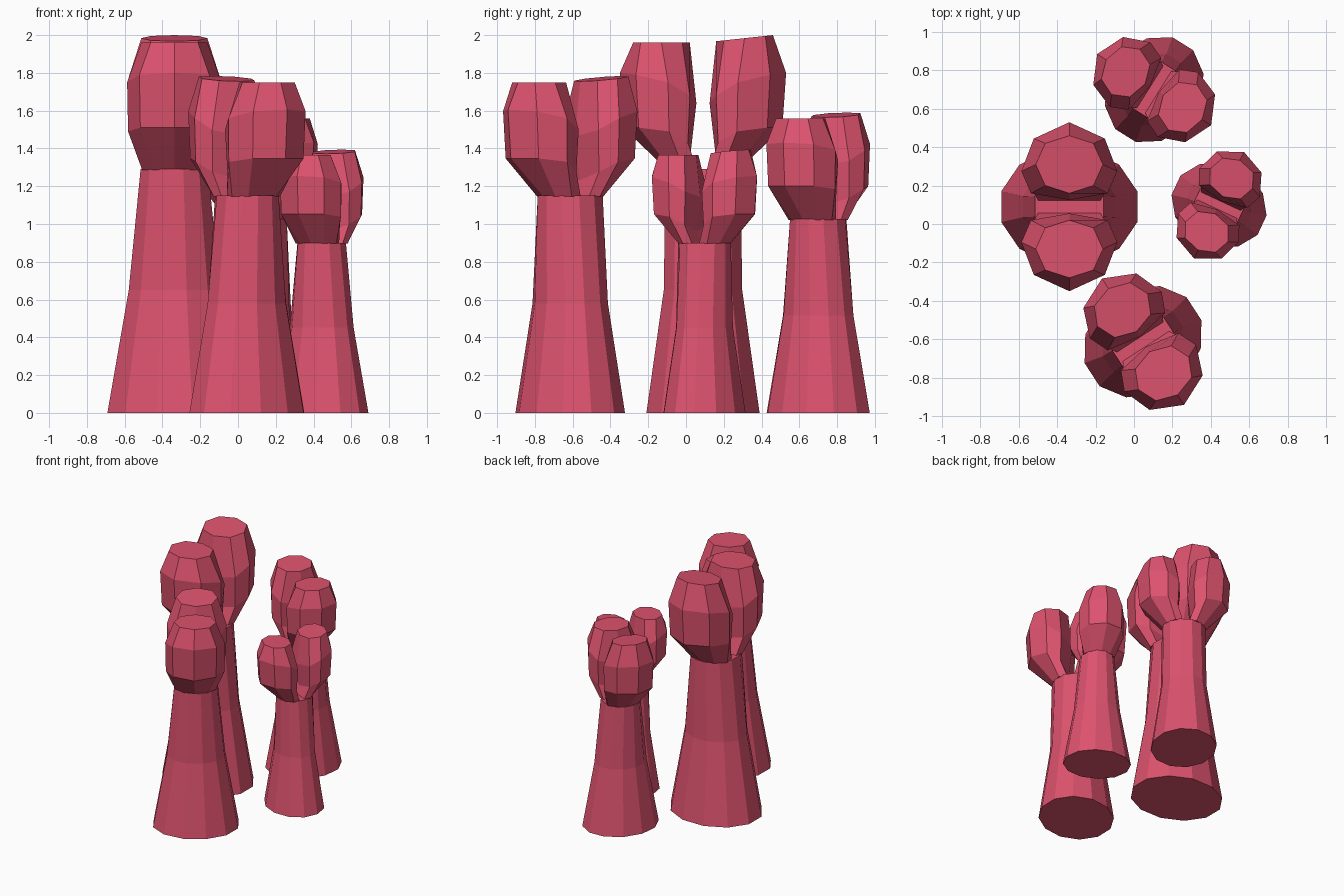
import bpy
import bmesh
from math import sin, cos, pi, radians
from mathutils import Matrix, Vector

default_cube = bpy.data.objects.get("Cube")
if default_cube:
    bpy.data.objects.remove(default_cube, do_unlink=True)

# One flat coral red for everything
coral = bpy.data.materials.new("coral_red")
coral.use_nodes = True
colour = (0.72, 0.085, 0.155, 1)
coral.diffuse_color = colour
coral.node_tree.nodes["Principled BSDF"].inputs["Base Color"].default_value = colour


def loft(name, rings, placement):
    """Skin a stack of rings, cap both ends and place the part."""
    bm = bmesh.new()
    loops = [[bm.verts.new(point) for point in ring] for ring in rings]
    count = len(loops[0])
    for lower, upper in zip(loops, loops[1:]):
        for i in range(count):
            j = (i + 1) % count
            bm.faces.new((lower[i], lower[j], upper[j], upper[i]))
    bm.faces.new(loops[0])
    bm.faces.new(loops[-1])
    bmesh.ops.transform(bm, matrix=placement, verts=bm.verts)
    bmesh.ops.recalc_face_normals(bm, faces=bm.faces)
    mesh = bpy.data.meshes.new(name)
    bm.to_mesh(mesh)
    bm.free()
    mesh.materials.append(coral)
    part = bpy.data.objects.new(name, mesh)
    bpy.context.collection.objects.link(part)
    return part


def oval(radius_x, radius_y, z, sides=12):
    """Oval ring whose flat sides face the axes."""
    angles = [2 * pi * (i + 0.5) / sides for i in range(sides)]
    return [Vector((radius_x * cos(a), radius_y * sin(a), z)) for a in angles]


# Half outlines of a lobe from outer tip to inner side: x, y, height
lobe_halves = [
    [(0, .19, 1.285), (.10, .17, 1.285), (.17, .10, 1.285), (.16, .03, 1.285), (0, .03, 1.285)],
    [(0, .42, 1.51), (.18, .34, 1.51), (.245, .18, 1.49), (.19, .08, 1.43), (0, .065, 1.38)],
    [(0, .44, 1.80), (.185, .355, 1.79), (.25, .185, 1.75), (.20, .07, 1.68), (0, .035, 1.64)],
    [(0, .37, 1.96), (.125, .33, 1.96), (.175, .22, 1.96), (.125, .11, 1.96), (0, .07, 1.96)],
]


def lobe_rings(side, tilt):
    """Mirror the half outlines; tilt raises the outer edge of the cap."""
    rings = []
    for half in lobe_halves:
        mirrored = [(-x, y, z) for x, y, z in half[3:0:-1]]
        rings.append([Vector((x, side * y, z)) for x, y, z in half + mirrored])
    for point in rings[-1]:
        point.z += tilt * abs(point.y)
    return rings


def coral_finger(label, x, y, scale, turn):
    placement = (Matrix.Translation((x, y, 0))
                 @ Matrix.Rotation(radians(turn), 4, "Z")
                 @ Matrix.Scale(scale, 4))
    stalk = [oval(.367, .31, 0), oval(.25, .215, .65), oval(.185, .205, 1.29)]
    loft(label + "_stalk", stalk, placement)
    loft(label + "_front_lobe", lobe_rings(-1, 0), placement)
    loft(label + "_back_lobe", lobe_rings(1, .108), placement)


# Four fingers of different size and heading
coral_finger("tall", -.337, .09, 1, 0)
coral_finger("front", .047, -.613, .892, 33)
coral_finger("short", .443, .098, .697, -25)
coral_finger("back", .105, .70, .795, 58)
